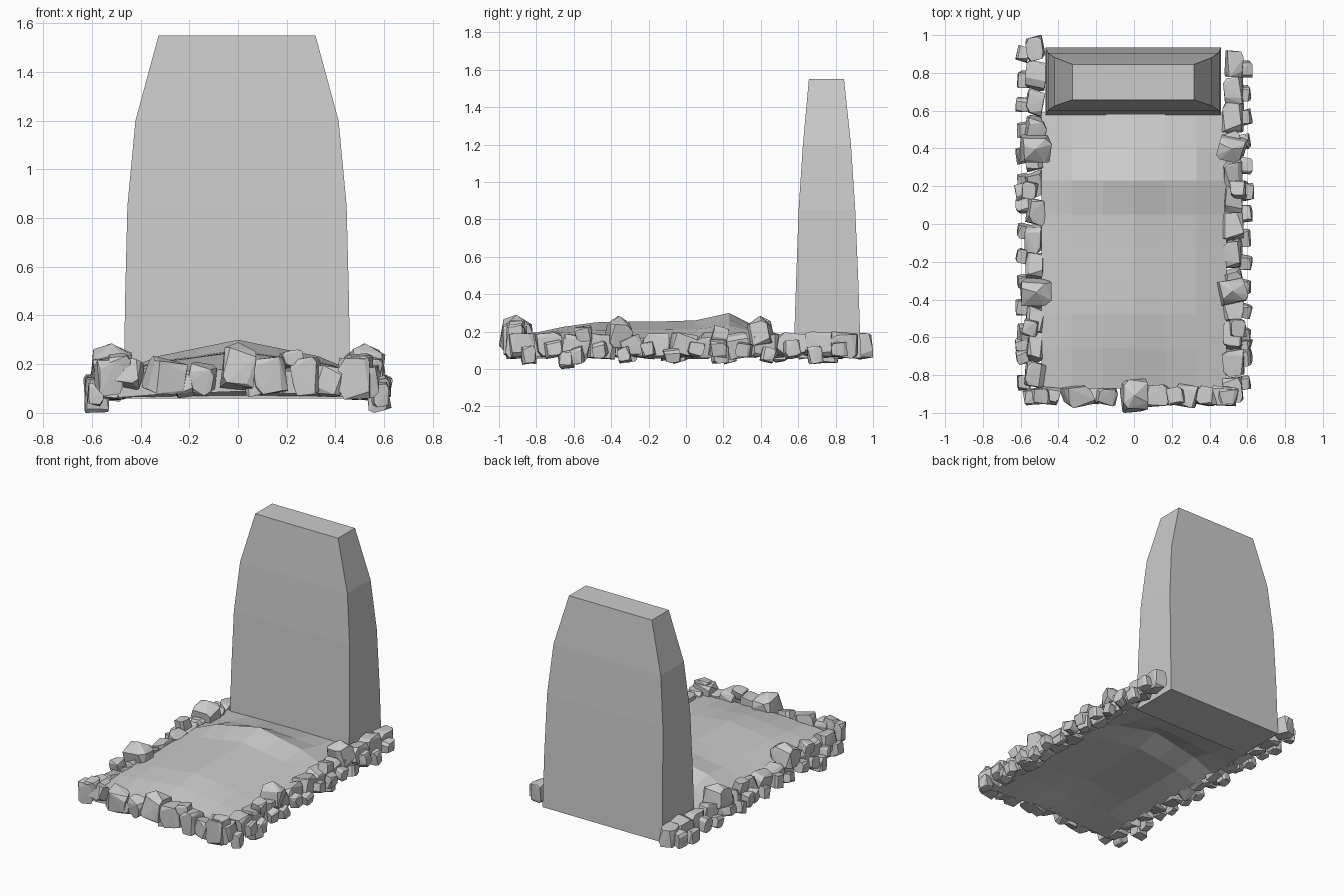
import bpy, bmesh, random
from mathutils import Vector, Euler

if "Cube" in bpy.data.objects:
    bpy.data.objects.remove(bpy.data.objects["Cube"])

random.seed(11)


def finish(bm, name):
    mesh = bpy.data.meshes.new(name)
    bm.to_mesh(mesh)
    bm.free()
    obj = bpy.data.objects.new(name, mesh)
    bpy.context.collection.objects.link(obj)
    return obj


# headstone: tapering stack of rectangular sections (z, half width, y front, y back)
bm = bmesh.new()
sections = [(0.06, 0.465, 0.575, 0.935), (0.45, 0.46, 0.588, 0.922),
            (0.85, 0.45, 0.602, 0.905), (1.20, 0.417, 0.625, 0.882),
            (1.55, 0.322, 0.657, 0.845)]
rings = []
for z, w, y0, y1 in sections:
    rings.append([bm.verts.new((x - 0.004, y, z))
                  for x, y in ((-w, y0), (w, y0), (w, y1), (-w, y1))])
for a, b in zip(rings, rings[1:]):
    for i in range(4):
        j = (i + 1) % 4
        bm.faces.new((a[i], a[j], b[j], b[i]))
bm.faces.new(rings[0][::-1])
bm.faces.new(rings[-1])
finish(bm, "headstone")

# earth mound: thick bumpy slab; each row gives y, ridge height, edge height
bm = bmesh.new()
rows = [(-0.87, 0.18, 0.155), (-0.66, 0.225, 0.165), (-0.48, 0.25, 0.165),
        (-0.30, 0.253, 0.165), (-0.12, 0.255, 0.165), (0.05, 0.26, 0.165),
        (0.23, 0.30, 0.165), (0.40, 0.215, 0.16), (0.59, 0.16, 0.155)]
columns = [(-0.49, 0), (-0.33, 0.5), (-0.165, 0.75), (0, 1),
           (0.165, 0.75), (0.33, 0.5), (0.49, 0)]
grid = [[bm.verts.new((x, y, e + (h - e) * f)) for x, f in columns]
        for y, h, e in rows]
for a, b in zip(grid, grid[1:]):
    for i in range(len(columns) - 1):
        bm.faces.new((a[i], a[i + 1], b[i + 1], b[i]))
ext = bmesh.ops.extrude_face_region(bm, geom=bm.faces[:], use_keep_orig=True)
under = [g for g in ext["geom"] if isinstance(g, bmesh.types.BMVert)]
bmesh.ops.translate(bm, verts=under, vec=(0, 0, -0.092))
bmesh.ops.recalc_face_normals(bm, faces=bm.faces[:])
finish(bm, "earth_mound")


# one chunky faceted stone, scaled to fill an exact box; peak > 0 adds a raised tip
def add_stone(bm, centre, size, peak=0.0):
    rot = Euler([random.uniform(-0.25, 0.25) for _ in range(3)]).to_matrix()
    pts = []
    for sx in (-1, 1):
        for sy in (-1, 1):
            for sz in (-1, 1):
                first = random.randrange(3)
                for k in range(2):
                    p = Vector((sx, sy, sz)) * random.uniform(0.85, 1.0)
                    p[(first + k) % 3] *= random.uniform(0.45, 0.75)
                    pts.append(rot @ p)
    if peak:
        pts.append(Vector((0, 0, 1 + peak)))
    lo = [min(p[i] for p in pts) for i in range(3)]
    hi = [max(p[i] for p in pts) for i in range(3)]
    verts = [bm.verts.new([centre[i] + size[i] * ((p[i] - lo[i]) / (hi[i] - lo[i]) - 0.5)
                           for i in range(3)]) for p in pts]
    res = bmesh.ops.convex_hull(bm, input=verts)
    junk = {g for g in res["geom_interior"] + res["geom_unused"]
            if isinstance(g, bmesh.types.BMVert)}
    bmesh.ops.delete(bm, geom=list(junk), context='VERTS')


# side borders: inner row of blocks, outer row of small low stones, a few large ones
def side_border(name, s, y_start, y_end):
    r = random.uniform
    bm = bmesh.new()
    count = 13
    step = (y_end - y_start) / count
    for i in range(count):
        scale = 1.0 if i in (0, count - 1) else r(1.05, 1.15)
        add_stone(bm, (s * r(0.518, 0.53), y_start + step * (i + 0.5), r(0.118, 0.13)),
                  (r(0.10, 0.12), step * scale, r(0.13, 0.15)))
    for i in range(14):
        y = -0.84 + i * (y_end + 0.74) / 13
        add_stone(bm, (s * (0.583 + 0.008 * (i % 2)), y, 0.075 + 0.03 * (i % 2)),
                  (0.075, r(0.08, 0.10), r(0.08, 0.11)))
    for y in (-0.55, 0.18):
        add_stone(bm, (s * 0.55, y, 0.19), (0.09, 0.10, 0.09))
    for y in (-0.36, 0.40):
        add_stone(bm, (s * 0.52, y, 0.20), (0.17, 0.15, 0.17), 0.5)
    add_stone(bm, (s * 0.58, -0.64, 0.05), (0.10, 0.09, 0.10))
    add_stone(bm, (s * 0.598, 0.17, 0.11), (0.074, 0.10, 0.10))
    finish(bm, name)


side_border("left_stone_border", -1, -0.87, 1.0)
side_border("right_stone_border", 1, -0.95, 0.92)

# front border: (x, z, width, height, depth)
bm = bmesh.new()
for x, z, w, h, d in [(-0.53, 0.15, 0.12, 0.16, 0.10), (-0.45, 0.165, 0.13, 0.14, 0.10),
                      (-0.30, 0.155, 0.19, 0.16, 0.13), (-0.15, 0.14, 0.13, 0.14, 0.11),
                      (0.0, 0.19, 0.15, 0.20, 0.18), (0.13, 0.15, 0.15, 0.16, 0.12),
                      (0.22, 0.22, 0.10, 0.08, 0.10), (0.28, 0.15, 0.13, 0.16, 0.13),
                      (0.38, 0.13, 0.12, 0.13, 0.11), (0.48, 0.14, 0.14, 0.17, 0.11),
                      (-0.22, 0.11, 0.09, 0.10, 0.09), (0.07, 0.11, 0.09, 0.09, 0.09),
                      (-0.49, 0.20, 0.11, 0.09, 0.09), (0.50, 0.20, 0.11, 0.09, 0.09)]:
    add_stone(bm, (x, -0.91, z), (w, d, h), 0.4 if x == 0 else 0)
finish(bm, "front_stone_border")
